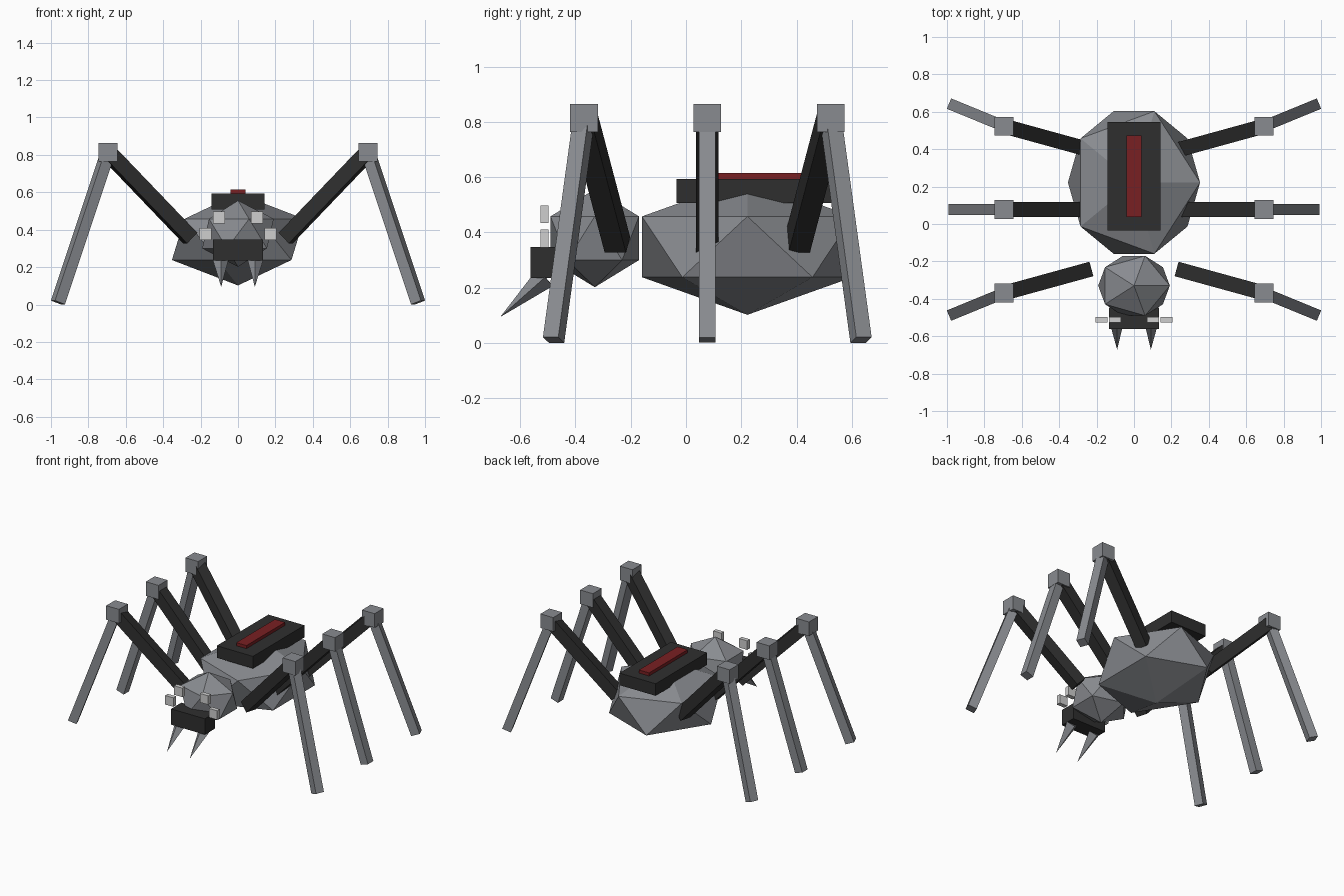
import bpy
from mathutils import Vector, Matrix

cube = bpy.data.objects.get("Cube")
if cube:
    bpy.data.objects.remove(cube, do_unlink=True)


def material(name, color):
    m = bpy.data.materials.new(name)
    m.use_nodes = True
    m.diffuse_color = (*color, 1)
    m.node_tree.nodes["Principled BSDF"].inputs["Base Color"].default_value = (*color, 1)
    return m


GREY = material("steel grey", (0.25, 0.26, 0.28))
DARK = material("charcoal", (0.028, 0.028, 0.028))
RED = material("dark red", (0.19, 0.014, 0.016))
PALE = material("pale grey", (0.62, 0.62, 0.62))


def finish(name, mat):
    ob = bpy.context.object
    ob.name = ob.data.name = name
    ob.data.materials.append(mat)
    return ob


def box(name, mat, center, size):
    bpy.ops.mesh.primitive_cube_add(size=1, location=center)
    ob = finish(name, mat)
    ob.scale = size
    return ob


def ball(name, mat, center, radii):
    bpy.ops.mesh.primitive_ico_sphere_add(subdivisions=1, radius=1, location=center)
    finish(name, mat).scale = radii


def frame(start, end):
    """Placement midway between two points, local z running along the limb."""
    a, b = Vector(start), Vector(end)
    z = (b - a).normalized()
    y = Vector((0, 0, 1)).cross(z).normalized()
    x = y.cross(z)
    rot = Matrix((x, y, z)).transposed().to_4x4()
    return Matrix.Translation((a + b) / 2) @ rot, (b - a).length


def beam(name, mat, start, end, width):
    ob = box(name, mat, (0, 0, 0), (1, 1, 1))
    place, length = frame(start, end)
    ob.matrix_world = place @ Matrix.Diagonal((width, width, length, 1))


# Body
ball("abdomen", GREY, (0, 0.222, 0.348), (0.395, 0.448, 0.246))
ball("head", GREY, (0, -0.33, 0.379), (0.214, 0.188, 0.177))
box("back_plate", DARK, (0, 0.255, 0.55), (0.285, 0.58, 0.086))
box("back_stripe", RED, (0, 0.255, 0.595), (0.08, 0.435, 0.04))
box("jaw", DARK, (0, -0.505, 0.291), (0.266, 0.115, 0.113))

for side, s in (("left", 1), ("right", -1)):
    # Eyes
    for row, x, z in (("upper", 0.102, 0.466), ("lower", 0.173, 0.378)):
        box(f"{side}_{row}_eye", PALE, (s * x, -0.512, z), (0.064, 0.03, 0.064))

    # Fangs
    place, length = frame((s * 0.093, -0.509, 0.238), (s * 0.09, -0.672, 0.094))
    bpy.ops.mesh.primitive_cone_add(vertices=4, radius1=0.042, radius2=0, depth=length)
    finish(f"{side}_fang", GREY).matrix_world = place

    # Legs, splayed away from the middle pair
    for pos, k in (("front", -1), ("middle", 0), ("rear", 1)):
        def joint(x, spread, z):
            return (s * x, 0.077 + k * spread, z)
        hip, knee, foot = joint(0.255, 0.325, 0.355), joint(0.695, 0.446, 0.814), joint(0.963, 0.556, 0.011)
        beam(f"{side}_{pos}_upper_leg", DARK, hip, knee, 0.08)
        beam(f"{side}_{pos}_lower_leg", GREY, knee, foot, 0.06)
        box(f"{side}_{pos}_knee", GREY, knee, (0.1, 0.1, 0.1))
